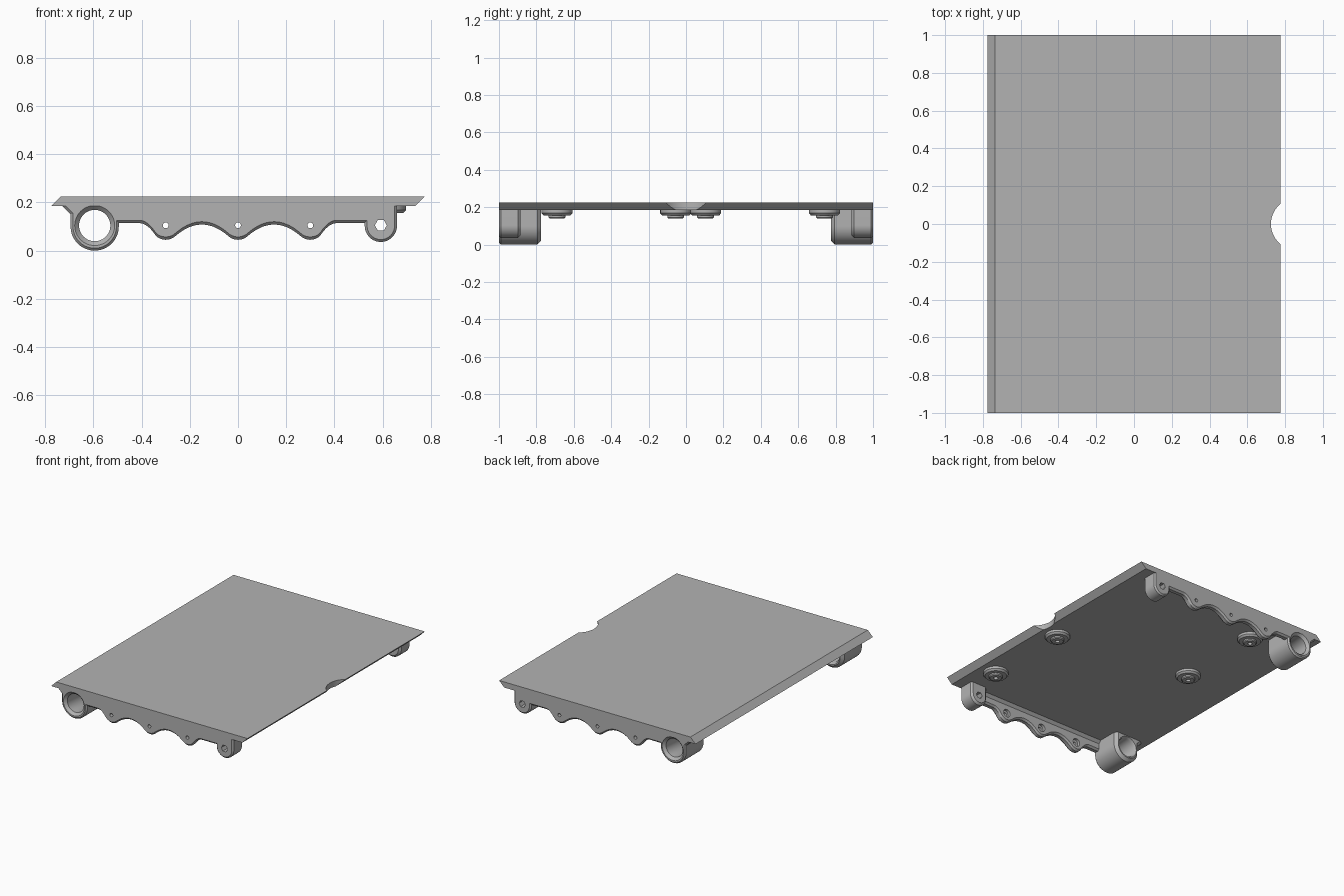
import bpy, bmesh, math
from mathutils import Matrix, Vector

cube = bpy.data.objects.get("Cube")
if cube:
    bpy.data.objects.remove(cube)

grey = bpy.data.materials.new("plain_grey")
grey.use_nodes = True
grey.diffuse_color = (0.45, 0.45, 0.45, 1)
grey.node_tree.nodes["Principled BSDF"].inputs["Base Color"].default_value = (0.45, 0.45, 0.45, 1)

TOP, UNDER, MEET = 0.225, 0.185, 0.188
HOLE_Z = 0.105


def make(name, bm):
    bmesh.ops.recalc_face_normals(bm, faces=bm.faces)
    mesh = bpy.data.meshes.new(name)
    bm.to_mesh(mesh)
    bm.free()
    mesh.materials.append(grey)
    obj = bpy.data.objects.new(name, mesh)
    bpy.context.collection.objects.link(obj)
    return obj


def prism(name, profile, y0, y1, chamfers=(0, 0)):
    """Extrude an xz profile along y, chamfering the end rims."""
    bm = bmesh.new()
    face = bm.faces.new([bm.verts.new((x, y0, z)) for x, z in profile])
    new = bmesh.ops.extrude_face_region(bm, geom=[face])["geom"]
    moved = [v for v in new if isinstance(v, bmesh.types.BMVert)]
    bmesh.ops.translate(bm, verts=moved, vec=(0, y1 - y0, 0))
    for y, size in zip((y0, y1), chamfers):
        if size:
            rim = [e for e in bm.edges
                   if all(abs(v.co.y - y) < 1e-5 for v in e.verts)
                   and min(v.co.z for v in e.verts) < MEET - 0.001]
            bmesh.ops.bevel(bm, geom=rim, offset=size, segments=1,
                            affect="EDGES", clamp_overlap=False)
    return make(name, bm)


def lathe(name, profile, place, along_y=False, steps=32):
    """Turn an (r, height) profile about z, or about y."""
    bm = bmesh.new()
    verts = [bm.verts.new((r, 0, h)) for r, h in profile]
    edges = [bm.edges.new(pair) for pair in zip(verts, verts[1:])]
    bmesh.ops.spin(bm, geom=verts + edges, cent=(0, 0, 0), axis=(0, 0, 1),
                   angle=math.tau, steps=steps)
    bmesh.ops.remove_doubles(bm, verts=bm.verts, dist=1e-5)
    turn = Matrix.Rotation(-math.pi / 2, 4, "X") if along_y else Matrix()
    bm.transform(Matrix.Translation(Vector(place)) @ turn)
    return make(name, bm)


def finish(obj, cutters=(), mirror=False):
    """Apply cuts and the front-to-back mirror, then smooth curved faces."""
    for cutter in cutters:
        cutter.hide_render = True
        cut = obj.modifiers.new("cut", "BOOLEAN")
        cut.operation = "DIFFERENCE"
        cut.object = cutter
    if mirror:
        flip = obj.modifiers.new("mirror", "MIRROR")
        flip.use_axis = (False, True, False)
        flip.use_mirror_merge = False
    graph = bpy.context.evaluated_depsgraph_get()
    mesh = bpy.data.meshes.new_from_object(obj.evaluated_get(graph))
    obj.modifiers.clear()
    obj.data = mesh
    for cutter in cutters:
        bpy.data.objects.remove(cutter)
    bpy.ops.object.select_all(action="DESELECT")
    obj.select_set(True)
    bpy.context.view_layer.objects.active = obj
    bpy.ops.object.shade_smooth_by_angle(angle=math.radians(30))


def rounded_bottom(cx, cz, r, steps):
    return [(cx + r * math.cos(a), cz + r * math.sin(a))
            for a in (math.pi * (1 + i / steps) for i in range(steps + 1))]


# Deck plate with slanted long edges and a thumb notch
deck = prism("deck_plate", [(-0.775, UNDER), (0.735, UNDER), (0.775, TOP), (-0.735, TOP)], -1, 1)
notch = lathe("notch_cutter", [(0, 0), (0.1375, 0), (0.1375, 0.4), (0, 0.4)],
              (0.8625, 0, 0), steps=96)
finish(deck, [notch])


# End rails: scalloped lower edge with three lobes
def rail_bottom(x):
    x = abs(x)
    d = min(x, abs(x - 0.3))
    if d < 0.04:
        return HOLE_Z - math.sqrt(0.06 ** 2 - d * d)
    if x < 0.3:
        return 0.108 - 0.048 * ((0.15 - d) / 0.11) ** 2
    return 0.114 - 0.054 * (max(0.11 - d, 0) / 0.07) ** 2


bm = bmesh.new()
rings = []
COUNT, START, END = 156, -0.51, 0.54
for i in range(COUNT + 1):
    x = START + (END - START) * i / COUNT
    z, c = rail_bottom(x), 0.012
    section = [(-1, MEET), (-1, z + c), (-1 + c, z), (-0.95 - c, z),
               (-0.95, z + c), (-0.95, 0.165), (-0.93, MEET)]
    rings.append([bm.verts.new((x, y, h)) for y, h in section])
for a, b in zip(rings, rings[1:]):
    for k in range(len(a)):
        n = (k + 1) % len(a)
        bm.faces.new((a[k], a[n], b[n], b[k]))
bm.faces.new(rings[0])
bm.faces.new(rings[-1])
rail = make("end_rails", bm)
screw_hole = [(0, -0.1), (0.012, -0.1), (0.012, 0.03), (0.028, 0.03), (0.028, 0.1), (0, 0.1)]
finish(rail, [lathe("screw_cutter", screw_hole, (x, -1, HOLE_Z), True)
              for x in (-0.3, 0, 0.3)], mirror=True)

# Large corner sleeves with a small gusset to the plate edge
sleeve = prism("corner_sleeves",
               [(-0.733, MEET), (-0.695, 0.15)]
               + rounded_bottom(-0.595, 0.1, 0.1, 32)
               + [(-0.495, MEET)], -1, -0.775, (0.01, 0.02))
bore = [(0, -0.1), (0.083, -0.1), (0.083, 0), (0.065, 0.018), (0.065, 0.207),
        (0.075, 0.225), (0.075, 0.3), (0, 0.3)]
finish(sleeve, [lathe("bore_cutter", bore, (-0.595, -1, 0.104), True, 48)], mirror=True)

# Small corner lugs, with a six-sided hole shared by the rail end
lug = prism("corner_lugs", rounded_bottom(0.593, 0.103, 0.067, 24)
            + [(0.66, MEET), (0.526, MEET)], -1, -0.885, (0.01, 0.014))
pin = lathe("pin_cutter", [(0, -0.1), (0.025, -0.1), (0.025, 0.3), (0, 0.3)],
            (0.593, -1, HOLE_Z), True, 6)
finish(lug, [pin], mirror=True)

# Round mounting feet under the plate
foot = [(0, MEET), (0.083, MEET), (0.083, 0.168), (0.072, 0.156), (0.045, 0.156),
        (0.045, 0.146), (0.039, 0.14), (0.015, 0.14), (0.015, 0.165), (0, 0.165)]
for n, (x, y) in enumerate([(0.615, -0.69), (0.615, -0.055), (-0.38, 0.105), (-0.38, 0.74)]):
    finish(lathe(f"mounting_foot_{n + 1}", foot, (x, y, 0)))
